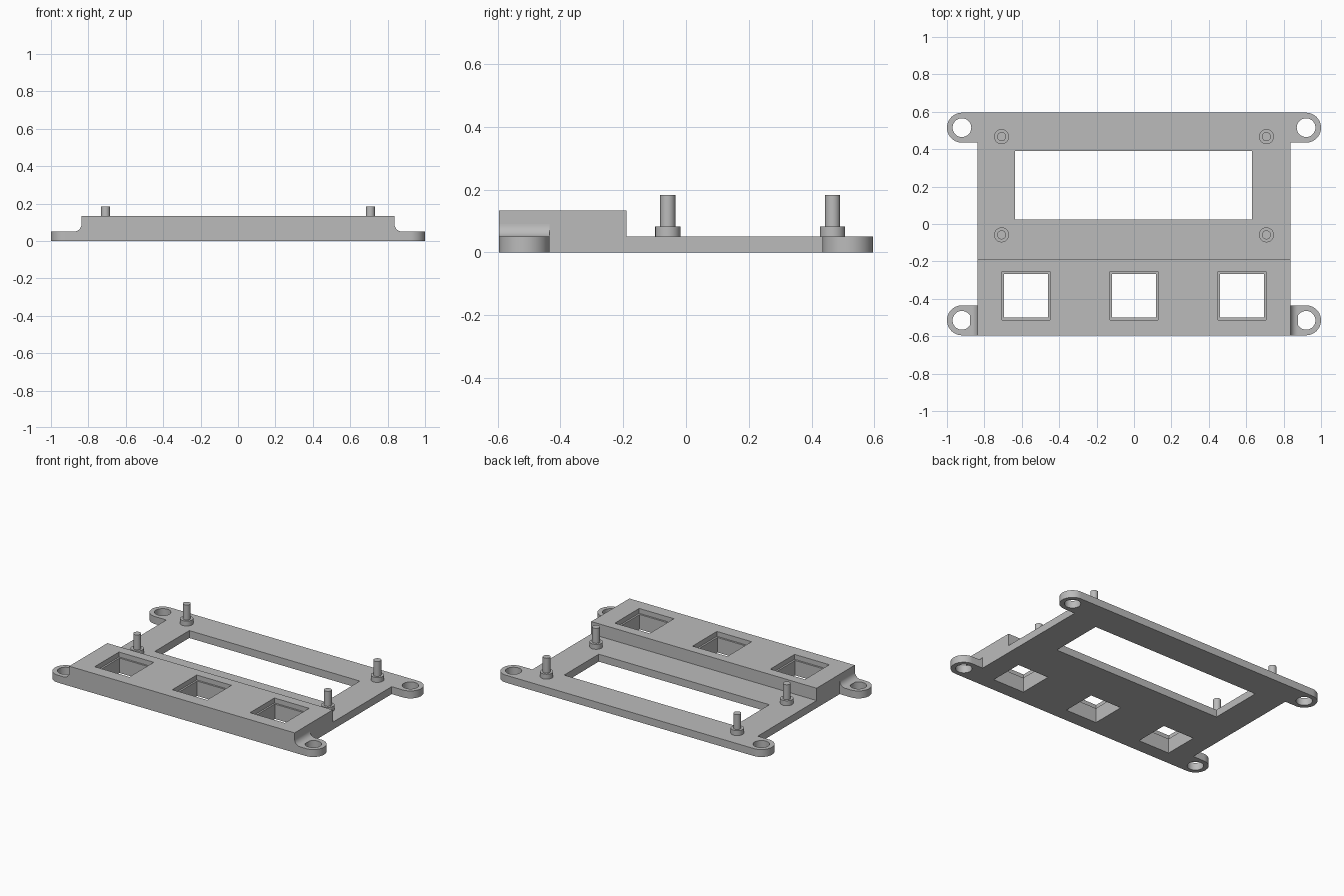
import bpy
import bmesh
from math import sin, cos, pi, radians
from mathutils import Matrix, Vector

if "Cube" in bpy.data.objects:
    bpy.data.objects.remove(bpy.data.objects["Cube"], do_unlink=True)

grey = bpy.data.materials.new("plain_grey")
grey.use_nodes = True
colour = (0.5, 0.5, 0.5, 1)
grey.diffuse_color = colour
grey.node_tree.nodes["Principled BSDF"].inputs["Base Color"].default_value = colour

HALF_W, HALF_D = 0.837, 0.595      # main body
PLATE_Z, DECK_Z, LEDGE_Z = 0.05, 0.133, 0.1
TAB_X, TAB_Y, TAB_R, HOLE_R = 0.92, 0.515, 0.08, 0.05
FILLET = 0.04


def prism(name, loops, to_3d, depth):
    """Fill closed 2D loops (the first is the outline, the rest holes) and extrude."""
    bm = bmesh.new()
    edges = []
    for loop in loops:
        verts = [bm.verts.new(to_3d(*p)) for p in loop]
        edges += [bm.edges.new((a, b)) for a, b in zip(verts, verts[1:] + verts[:1])]
    bmesh.ops.triangle_fill(bm, edges=edges, use_beauty=True)
    caps = bmesh.ops.extrude_face_region(bm, geom=bm.faces[:])["geom"]
    moved = [v for v in caps if isinstance(v, bmesh.types.BMVert)]
    bmesh.ops.translate(bm, verts=moved, vec=Vector(depth))
    bmesh.ops.recalc_face_normals(bm, faces=bm.faces)
    bmesh.ops.dissolve_limit(bm, angle_limit=0.01, verts=bm.verts, edges=bm.edges)
    mesh = bpy.data.meshes.new(name)
    bm.to_mesh(mesh)
    bm.free()
    mesh.materials.append(grey)
    obj = bpy.data.objects.new(name, mesh)
    bpy.context.collection.objects.link(obj)
    return obj


def box_loop(x0, x1, y0, y1):
    return [(x0, y0), (x1, y0), (x1, y1), (x0, y1)]


def arc(cx, cy, r, start, end, steps):
    angles = [start + (end - start) * i / steps for i in range(steps + 1)]
    return [(cx + r * cos(a), cy + r * sin(a)) for a in angles]


def circle(cx, cy, r):
    return arc(cx, cy, r, 0, 2 * pi, 48)[:-1]


def at_height(z):
    return lambda x, y: (x, y, z)


def smooth(obj):
    bpy.ops.object.select_all(action="DESELECT")
    obj.select_set(True)
    bpy.context.view_layer.objects.active = obj
    bpy.ops.object.shade_smooth_by_angle(angle=radians(35))


def cut(obj, loop, z0, z1):
    """Cut a straight-sided opening through obj."""
    cutter = prism("cutter", [loop], at_height(z0), (0, 0, z1 - z0))
    cutter.hide_render = True
    mod = obj.modifiers.new("opening", "BOOLEAN")
    mod.operation, mod.solver, mod.object = "DIFFERENCE", "EXACT", cutter
    bpy.context.view_layer.objects.active = obj
    bpy.ops.object.modifier_apply(modifier=mod.name)
    bpy.data.objects.remove(cutter, do_unlink=True)


# Body: stepped side profile swept across the width
profile = [(-HALF_D, 0), (HALF_D, 0), (HALF_D, PLATE_Z),
           (-0.19, PLATE_Z), (-0.19, DECK_Z), (-HALF_D, DECK_Z)]
body = prism("body", [profile], lambda y, z: (-HALF_W, y, z), (2 * HALF_W, 0, 0))

# Display window and the three stepped button openings
cut(body, box_loop(-0.635, 0.632, 0.023, 0.39), -0.1, 0.3)
for x in (-0.577, 0, 0.577):
    for half, bottom in ((0.117, -0.1), (0.129, LEDGE_Z)):
        cut(body, box_loop(x - half, x + half, -0.383 - half, -0.383 + half), bottom, 0.3)

for sx, side in ((1, "left"), (-1, "right")):
    # Rounded mounting tabs with screw holes
    for sy, end in ((1, "back"), (-1, "front")):
        cy = sy * TAB_Y
        outline = [(HALF_W, cy - TAB_R)] + arc(TAB_X, cy, TAB_R, -pi / 2, pi / 2, 32)
        outline.append((HALF_W, cy + TAB_R))
        loops = [[(sx * x, y) for x, y in lp] for lp in (outline, circle(TAB_X, cy, HOLE_R))]
        smooth(prism(f"{end}_{side}_tab", loops, at_height(0), (0, 0, PLATE_Z)))

    # Concave fillet between front tab and raised deck
    curve = arc(HALF_W + FILLET, PLATE_Z + FILLET, FILLET, pi, 1.5 * pi, 12)
    section = [(HALF_W, PLATE_Z)] + curve[::-1]
    y0 = -TAB_Y - TAB_R
    smooth(prism(f"{side}_fillet", [section], lambda x, z: (sx * x, y0, z), (0, 2 * TAB_R, 0)))

    # Standoffs with locating pins
    for y, end in ((0.467, "back"), (-0.058, "front")):
        for part, r, z0, z1 in (("standoff", 0.04, PLATE_Z, 0.083), ("pin", 0.024, 0.083, 0.183)):
            smooth(prism(f"{end}_{side}_{part}", [circle(sx * 0.708, y, r)],
                         at_height(z0), (0, 0, z1 - z0)))
